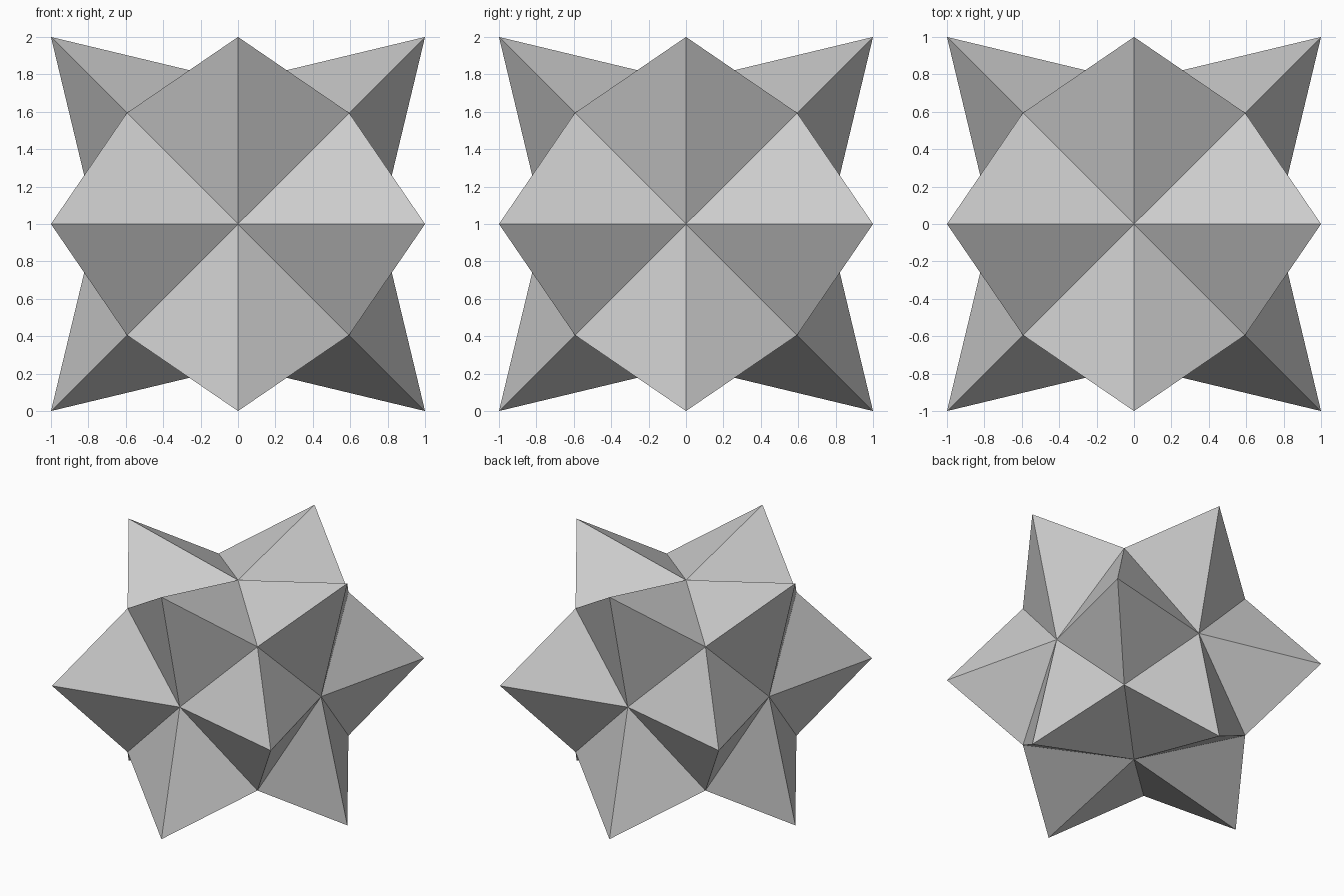
import bpy, bmesh
from itertools import combinations, product
from mathutils import Vector

if "Cube" in bpy.data.objects:
    bpy.data.objects.remove(bpy.data.objects["Cube"])

AXIS, CORNER, TIP = 0.76, 0.594, 1.0   # six dimples, eight corners, twelve points

bm = bmesh.new()
verts = {}


def vert(co):
    """Return the shared vertex at a position, making it when needed."""
    key = tuple(round(c, 4) for c in co)
    if key not in verts:
        verts[key] = bm.verts.new((key[0], key[1], key[2] + 1))
    return verts[key]


# Twelve four-sided spikes, one over each edge direction of a cube
for i, j in combinations(range(3), 2):
    k = 3 - i - j
    for si, sj in product((-1, 1), repeat=2):
        tip = Vector((0, 0, 0))
        tip[i], tip[j] = si * TIP, sj * TIP
        for axis, sign in ((i, si), (j, sj)):
            dimple = Vector((0, 0, 0))
            dimple[axis] = sign * AXIS
            for sk in (-1, 1):
                corner = Vector((0, 0, 0))
                corner[i], corner[j], corner[k] = si * CORNER, sj * CORNER, sk * CORNER
                tri = [tip, dimple, corner]
                # Wind each face outward
                if tip.cross(dimple).dot(corner) < 0:
                    tri.reverse()
                bm.faces.new([vert(p) for p in tri])

mesh = bpy.data.meshes.new("star_polyhedron")
bm.to_mesh(mesh)
bm.free()
bpy.context.collection.objects.link(bpy.data.objects.new("star_polyhedron", mesh))
